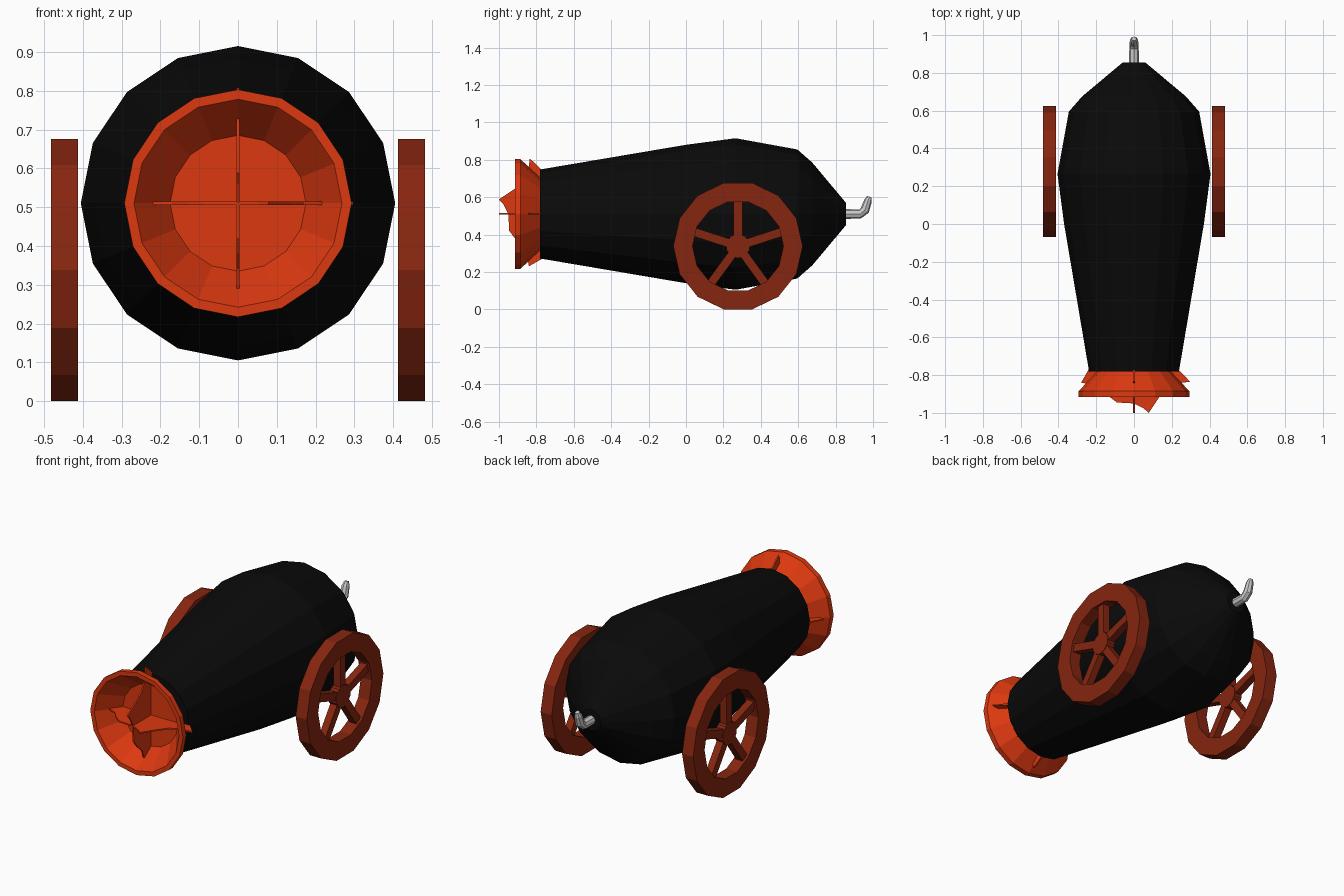
import bpy, bmesh, math
from mathutils import Vector

if "Cube" in bpy.data.objects:
    bpy.data.objects.remove(bpy.data.objects["Cube"])


def mat(name, rgb):
    m = bpy.data.materials.new(name)
    m.diffuse_color = (*rgb, 1)
    m.use_nodes = True
    m.node_tree.nodes["Principled BSDF"].inputs["Base Color"].default_value = m.diffuse_color
    return m


BLACK = mat("black iron", (0.003, 0.003, 0.003))
ORANGE = mat("flame orange", (0.72, 0.04, 0.005))
RED = mat("dark red wood", (0.24, 0.019, 0.005))
GREY = mat("light grey", (0.6, 0.58, 0.58))


def finish(name, bm, material):
    bmesh.ops.recalc_face_normals(bm, faces=bm.faces)
    me = bpy.data.meshes.new(name)
    bm.to_mesh(me)
    bm.free()
    me.materials.append(material)
    ob = bpy.data.objects.new(name, me)
    bpy.context.collection.objects.link(ob)
    return ob


def sweep(bm, rings, loop=False):
    """Skin a list of point rings; cap the ends or join last to first."""
    vs = [[bm.verts.new(p) for p in r] for r in rings]
    n = len(vs[0])
    pairs = list(zip(vs, vs[1:])) + ([(vs[-1], vs[0])] if loop else [])
    for a, b in pairs:
        for i in range(n):
            j = (i + 1) % n
            bm.faces.new((a[i], a[j], b[j], b[i]))
    if not loop:
        bm.faces.new(vs[0])
        bm.faces.new(vs[-1])


def ring_y(y, r, zc, n):
    return [(r * math.sin(2 * math.pi * i / n), y, zc + r * math.cos(2 * math.pi * i / n))
            for i in range(n)]


def lathe(name, profile, zc, n, material):
    bm = bmesh.new()
    sweep(bm, [ring_y(y, r, zc, n) for y, r in profile])
    return finish(name, bm, material)


AXIS = 0.51

# Barrel
lathe("barrel", [(-0.78, 0.238), (0.0, 0.37), (0.265, 0.405), (0.595, 0.345),
                 (0.675, 0.275), (0.855, 0.06)], AXIS, 16, BLACK)

# Flared muzzle bowl
lathe("muzzle_flare", [(-0.77, 0.185), (-0.885, 0.293), (-0.915, 0.293), (-0.915, 0.268),
                       (-0.79, 0.175)], AXIS, 16, ORANGE)

# Two crossed flame plates (u across, y along the barrel)
flame = [(0.235, -0.77), (0.297, -0.835), (0.22, -0.845), (0.17, -0.87), (0.135, -0.915),
         (0.078, -1.0), (0.05, -0.975), (0.0, -0.95), (-0.09, -0.945), (-0.13, -0.915),
         (-0.17, -0.87), (-0.22, -0.85), (-0.28, -0.84), (-0.24, -0.77)]
for name, upright in (("flame_level", False), ("flame_upright", True)):
    bm = bmesh.new()
    sweep(bm, [[(t, y, AXIS + u) if upright else (u, y, AXIS + t) for u, y in flame]
               for t in (-0.004, 0.004)])
    finish(name, bm, ORANGE)

# Bent fuse
path = [(0.845, 0.51, 0.026), (0.93, 0.51, 0.025), (0.956, 0.53, 0.025),
        (0.973, 0.58, 0.021), (0.981, 0.602, 0.012)]
bm = bmesh.new()
rings = []
for k, (y, z, r) in enumerate(path):
    a, b = path[max(k - 1, 0)], path[min(k + 1, len(path) - 1)]
    d = Vector((0, b[0] - a[0], b[1] - a[1])).normalized()
    nrm = Vector((0, -d.z, d.y))
    rings.append([Vector((0, y, z)) + r * (math.cos(t) * Vector((1, 0, 0)) + math.sin(t) * nrm)
                  for t in (math.pi * i / 4 for i in range(8))])
sweep(bm, rings)
finish("fuse", bm, GREY)

# Wheels: 14-sided rim, hub and five spokes
WY, WZ, X0, X1 = 0.278, 0.338, 0.412, 0.482


def ring_x(x, r, n, off):
    return [(x, WY + r * math.sin(2 * math.pi * (i + off) / n),
             WZ + r * math.cos(2 * math.pi * (i + off) / n)) for i in range(n)]


for side, s in (("right", 1), ("left", -1)):
    bm = bmesh.new()
    sweep(bm, [ring_x(s * x, r, 14, 0.5) for x, r in
               ((X0, 0.346), (X1, 0.346), (X1, 0.243), (X0, 0.243))], loop=True)
    finish(side + "_wheel_rim", bm, RED)
    bm = bmesh.new()
    sweep(bm, [ring_x(s * x, 0.065, 10, 0) for x in (X0 + 0.01, X1 - 0.01)])
    for k in range(5):
        t = 2 * math.pi * k / 5
        out, across = Vector((0, math.sin(t), math.cos(t))), Vector((0, math.cos(t), -math.sin(t)))
        sweep(bm, [[Vector((s * x, WY, WZ)) + out * d + across * w
                    for x, w in ((X0 + 0.014, -0.023), (X1 - 0.014, -0.023),
                                 (X1 - 0.014, 0.023), (X0 + 0.014, 0.023))]
                   for d in (0.03, 0.25)])
    finish(side + "_wheel_spokes", bm, RED)
